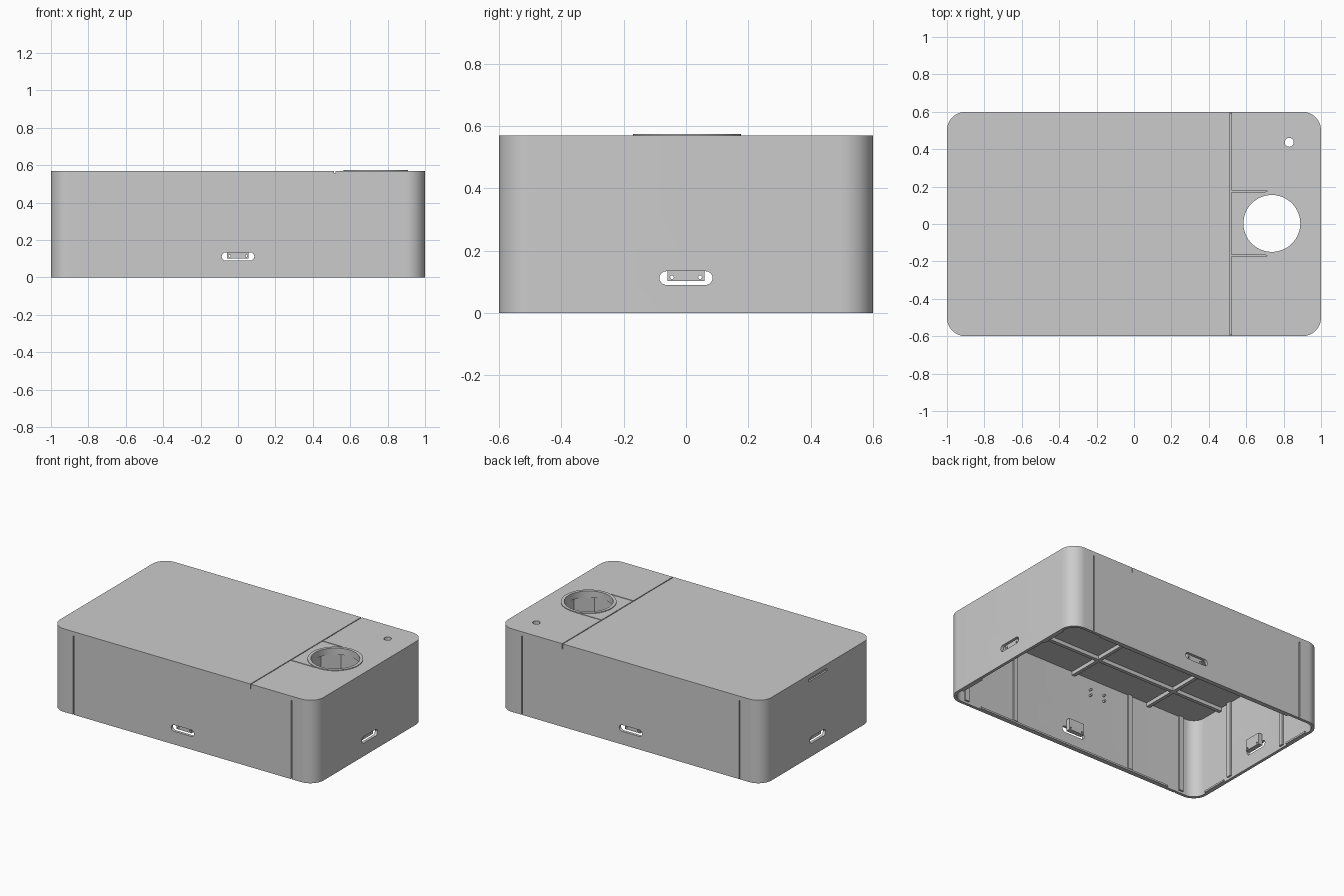
import bpy, bmesh, math
from mathutils import Matrix

old = bpy.data.objects.get("Cube")
if old:
    bpy.data.objects.remove(old, do_unlink=True)

grey = bpy.data.materials.new("plain_grey")
grey.use_nodes = True
colour = (0.6, 0.6, 0.6, 1)
grey.diffuse_color = colour
grey.node_tree.nodes["Principled BSDF"].inputs["Base Color"].default_value = colour

HX, HY, TOP, WALL, CEIL = 1.0, 0.6, 0.57, 0.02, 0.54
IX, IY = HX - WALL, HY - WALL          # inner half sizes
HOLE_X, SEAM_X = 0.737, 0.517


def rounded(hu, hv, r, cu=0.0, cv=0.0, n=12):
    """Rounded rectangle outline."""
    pts = []
    for k, (su, sv) in enumerate([(1, 1), (-1, 1), (-1, -1), (1, -1)]):
        for i in range(n + 1):
            a = math.pi / 2 * (k + i / n)
            pts.append((cu + su * (hu - r) + r * math.cos(a),
                        cv + sv * (hv - r) + r * math.sin(a)))
    return pts


def circle(r, cu, cv, n=64, turn=0.0):
    return [(cu + r * math.cos(turn + math.tau * i / n),
             cv + r * math.sin(turn + math.tau * i / n)) for i in range(n)]


def finish(name, bm):
    bmesh.ops.remove_doubles(bm, verts=bm.verts, dist=1e-5)
    bmesh.ops.recalc_face_normals(bm, faces=bm.faces)
    me = bpy.data.meshes.new(name)
    bm.to_mesh(me)
    bm.free()
    me.materials.append(grey)
    ob = bpy.data.objects.new(name, me)
    bpy.context.collection.objects.link(ob)
    return ob


def prism(name, outline, lo, hi, axis="z"):
    """Outline extruded along one axis."""
    place = {"z": lambda u, v, w: (u, v, w),
             "y": lambda u, v, w: (u, w, v),
             "x": lambda u, v, w: (w, u, v)}[axis]
    bm = bmesh.new()
    rings = [[bm.verts.new(place(u, v, w)) for u, v in outline] for w in (lo, hi)]
    n = len(outline)
    bm.faces.new(rings[0])
    bm.faces.new(rings[1])
    for i in range(n):
        j = (i + 1) % n
        bm.faces.new((rings[0][i], rings[0][j], rings[1][j], rings[1][i]))
    return finish(name, bm)


def box(name, x0, x1, y0, y1, z0, z1):
    bm = bmesh.new()
    size = Matrix.Diagonal((x1 - x0, y1 - y0, z1 - z0, 1))
    mid = Matrix.Translation(((x0 + x1) / 2, (y0 + y1) / 2, (z0 + z1) / 2))
    bmesh.ops.create_cube(bm, size=1, matrix=mid @ size)
    return finish(name, bm)


def tube(name, outer, inner, z0, z1):
    """Hollow ring between two outlines with equal point counts."""
    bm = bmesh.new()
    loops = [[bm.verts.new((u, v, z)) for u, v in line]
             for line, z in ((outer, z0), (outer, z1), (inner, z1), (inner, z0))]
    n = len(outer)
    for a in range(4):
        b = (a + 1) % 4
        for i in range(n):
            j = (i + 1) % n
            bm.faces.new((loops[a][i], loops[a][j], loops[b][j], loops[b][i]))
    return finish(name, bm)


def cut(ob, cutters):
    for c in cutters:
        m = ob.modifiers.new("cut", "BOOLEAN")
        m.operation, m.solver, m.object = "DIFFERENCE", "EXACT", c
    bpy.context.view_layer.update()
    deps = bpy.context.evaluated_depsgraph_get()
    me = bpy.data.meshes.new_from_object(ob.evaluated_get(deps))
    ob.modifiers.clear()
    ob.data = me
    for c in cutters:
        bpy.data.objects.remove(c, do_unlink=True)


def smooth(ob):
    bpy.ops.object.select_all(action="DESELECT")
    ob.select_set(True)
    bpy.context.view_layer.objects.active = ob
    bpy.ops.object.shade_smooth_by_angle(angle=math.radians(30))


# Hollow housing, open underneath
housing = prism("housing", rounded(HX, HY, 0.1), 0, TOP)
cutters = [
    prism("cavity", rounded(IX, IY, 0.08), -0.1, CEIL),
    prism("long_slots", rounded(0.087, 0.022, 0.0219, 0, 0.112), -2, 2, "y"),
    prism("end_slots", rounded(0.085, 0.022, 0.0219, 0, 0.112), -2, 2, "x"),
    prism("round_opening", circle(0.163, HOLE_X, 0.003), 0.4, 1),
    prism("button_hole", circle(0.024, 0.83, 0.437, 32), 0.4, 1),
    box("lid_seam", SEAM_X - 0.003, SEAM_X + 0.003, -1, 1, TOP - 0.012, 1),
    box("end_latch", -2, -HX + 0.012, -0.1, 0.1, 0.522, 0.54),
]
for s in (-1, 1):
    # Lid seam running down the side walls
    cutters.append(box("seam_end", SEAM_X - 0.003, SEAM_X + 0.003,
                       *sorted((s * (HY - 0.008), s)), 0.535, 0.565))
    # Fine slits beside the round opening
    cutters.append(box("lid_slit", SEAM_X, 0.71, 0.003 + s * 0.172 - 0.003,
                       0.003 + s * 0.172 + 0.003, TOP - 0.012, 1))
    # Vertical grooves on the long walls
    for x in (-0.828, 0.825):
        cutters.append(box("wall_groove", x - 0.004, x + 0.004,
                           *sorted((s * (HY - 0.008), s)), -0.1, 0.54))
cut(housing, cutters)
smooth(housing)

# Raised collar and faceted holder below it
smooth(tube("collar", circle(0.173, HOLE_X, 0.003), circle(0.152, HOLE_X, 0.003),
            CEIL - 0.01, 0.575))
turn = math.pi / 8
tube("faceted_holder", circle(0.187, HOLE_X, 0.003, 8, turn),
     circle(0.167, HOLE_X, 0.003, 8, turn), 0.4, CEIL + 0.004)

# Ceiling ribs
for s, side in ((-1, "front"), (1, "back")):
    box("ceiling_long_rib_" + side, -IX, 0.5, s * 0.34 - 0.012, s * 0.34 + 0.012,
        0.515, CEIL + 0.005)
for x, place in ((-0.6, "right"), (0, "middle"), (0.5, "left")):
    box("ceiling_cross_rib_" + place, x - 0.012, x + 0.012, -IY, IY, 0.515, CEIL + 0.005)

E = 0.005                               # overlap into the walls
for s, side in ((-1, "front"), (1, "back")):
    # Vertical ribs, connector block and bottom lip on each long wall
    for x in (-0.86, -0.45, 0.47, 0.86):
        box("wall_rib_" + side, x - 0.016, x + 0.016,
            *sorted((s * (IY - 0.012), s * (IY + E))), 0.015, CEIL + E)
    block = box("connector_block_" + side, -0.06, 0.056,
                *sorted((s * (IY - 0.03), s * (IY + 0.002))), 0.102, 0.18)
    cut(block, [prism("pin_hole", circle(0.006, x, 0.115, 12), -1, 1, "y")
                for x in (-0.045, 0.045)])
    box("bottom_lip_" + side, -0.75, 0.75,
        *sorted((s * (IY - 0.012), s * (IY + E))), 0, 0.012)

for s, side in ((-1, "right"), (1, "left")):
    # The same parts on each end wall
    for y in (-0.25, 0.25):
        box("end_rib_" + side, *sorted((s * (IX - 0.012), s * (IX + E))),
            y - 0.016, y + 0.016, 0.015, CEIL + E)
    block = box("connector_block_" + side, *sorted((s * (IX - 0.03), s * (IX + 0.002))),
                -0.06, 0.06, 0.102, 0.18)
    cut(block, [prism("pin_hole", circle(0.006, y, 0.115, 12), -2, 2, "x")
                for y in (-0.045, 0.045)])
    for t in (-1, 1):
        box("end_lip_" + side, *sorted((s * (IX - 0.012), s * (IX + E))),
            *sorted((t * 0.3, t * 0.48)), 0, 0.012)

# Small mounting pegs inside the front wall
for x in (-0.13, -0.24):
    for z in (0.42, 0.46):
        prism("mounting_peg", circle(0.007, x, z, 12), -IY - E, -IY + 0.02, "y")
